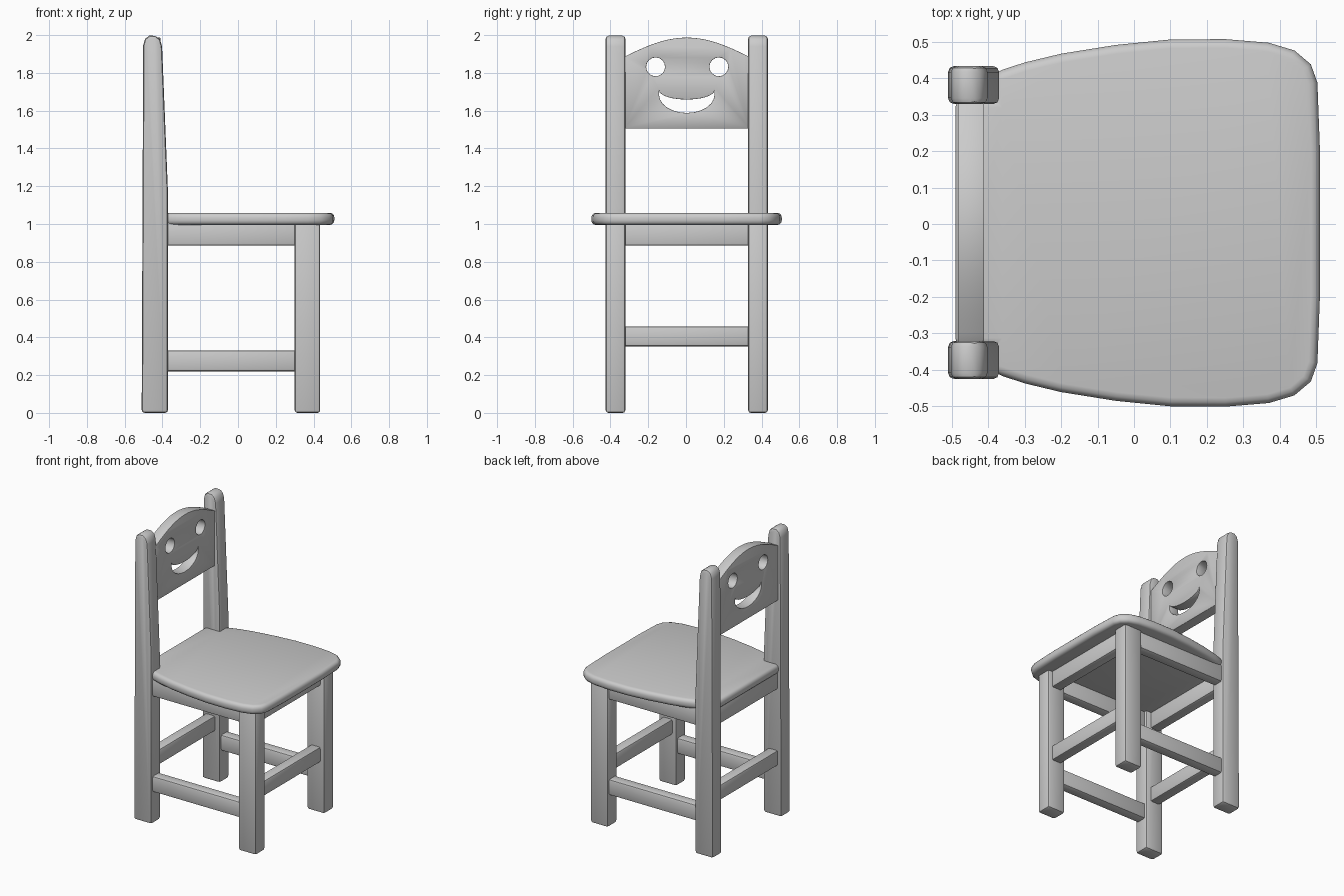
import bpy, bmesh
from math import radians, pi, cos, sin

default = bpy.data.objects.get("Cube")
if default:
    bpy.data.objects.remove(default, do_unlink=True)

# Rotations that stand a flat outline up: outline axes -> world axes
FLAT = (0, 0, 0)                           # x, y
SIDE = (radians(90), 0, 0)                 # x, z
FACE = (radians(90), 0, radians(90))       # y, z
MID_Y = 0.004


def finish(ob, bevel, segments):
    """Weld, round the edges and smooth the part."""
    bm = bmesh.new()
    bm.from_mesh(ob.data)
    bmesh.ops.remove_doubles(bm, verts=bm.verts, dist=1e-4)
    bmesh.ops.dissolve_limit(bm, angle_limit=0.01, verts=bm.verts, edges=bm.edges)
    bmesh.ops.recalc_face_normals(bm, faces=bm.faces)
    bm.to_mesh(ob.data)
    bm.free()
    mod = ob.modifiers.new("rounded_edges", "BEVEL")
    mod.width, mod.segments = bevel, segments
    mod.limit_method, mod.angle_limit = "ANGLE", radians(40)
    bpy.ops.object.select_all(action="DESELECT")
    ob.select_set(True)
    bpy.context.view_layer.objects.active = ob
    bpy.ops.object.modifier_apply(modifier=mod.name)
    bpy.ops.object.shade_smooth_by_angle(angle=radians(35))


def board(name, loops, thickness, location, rotation, bevel=0.01, segments=2):
    """Extruded outline; further loops become holes."""
    curve = bpy.data.curves.new(name, "CURVE")
    curve.dimensions, curve.fill_mode = "2D", "BOTH"
    curve.extrude = thickness / 2
    for loop in loops:
        spline = curve.splines.new("POLY")
        spline.points.add(len(loop) - 1)
        for point, (u, v) in zip(spline.points, loop):
            point.co = (u, v, 0, 1)
        spline.use_cyclic_u = True
    ob = bpy.data.objects.new(name, curve)
    bpy.context.collection.objects.link(ob)
    ob.location, ob.rotation_euler = location, rotation
    bpy.ops.object.select_all(action="DESELECT")
    ob.select_set(True)
    bpy.context.view_layer.objects.active = ob
    bpy.ops.object.convert(target="MESH")
    finish(bpy.context.view_layer.objects.active, bevel, segments)


def bar(name, x, y, z, bevel=0.012):
    """Box given as (low, high) on each axis."""
    spans = (x, y, z)
    bpy.ops.mesh.primitive_cube_add(size=1, location=[(a + b) / 2 for a, b in spans])
    ob = bpy.context.object
    ob.name = name
    ob.scale = [b - a for a, b in spans]
    bpy.ops.object.transform_apply(location=False, rotation=False, scale=True)
    finish(ob, bevel, 2)


# Tapered back posts, front legs and side rails, one set per side
post = [(-0.51, 0), (-0.37, 0), (-0.37, 1.15), (-0.402, 1.94), (-0.412, 1.975),
        (-0.435, 1.997), (-0.47, 1.997), (-0.492, 1.98), (-0.502, 1.945)]
for side, tag in ((-1, "a"), (1, "b")):
    y = MID_Y + side * 0.377
    board("back_post_" + tag, [post], 0.104, (0, y, 0), SIDE, 0.016)
    bar("front_leg_" + tag, (0.3, 0.435), (y - 0.052, y + 0.052), (0, 1.01), 0.014)
    bar("side_apron_" + tag, (-0.39, 0.32), (y - 0.037, y + 0.037), (0.885, 1.01))
    bar("side_stretcher_" + tag, (-0.39, 0.32), (y - 0.037, y + 0.037), (0.22, 0.33))

# Cross rails at the front and the back
for x, tag in ((0.367, "front"), (-0.445, "back")):
    span = (MID_Y - 0.345, MID_Y + 0.345)
    bar(tag + "_apron", (x - 0.037, x + 0.037), span, (0.885, 1.01))
    bar(tag + "_stretcher", (x - 0.037, x + 0.037), span, (0.352, 0.458))

# Seat, bowed at the sides and notched round the posts
half = [(-0.49, 0.34), (-0.385, 0.34), (-0.385, 0.412), (-0.3, 0.44), (-0.2, 0.464),
        (-0.05, 0.488), (0.1, 0.503), (0.25, 0.504), (0.37, 0.494), (0.44, 0.473),
        (0.485, 0.435), (0.503, 0.385), (0.51, 0.2)]
seat = half + [(x, -y) for x, y in reversed(half)]
board("seat", [seat], 0.064, (0, MID_Y - 0.001, 1.027), FLAT, 0.024, 3)

# Backrest with an arched top, two round eyes and a smile
steps = 20
arch = [(0.335 - 0.67 * i / steps, 1.88 + 0.107 * cos(pi / 2 * (1 - 2 * i / steps) * 0.98))
        for i in range(steps + 1)]
outline = [(-0.335, 1.505), (0.335, 1.505)] + arch


def eye(centre):
    return [(centre + 0.05 * cos(2 * pi * i / 16), 1.832 + 0.05 * sin(2 * pi * i / 16))
            for i in range(16)]


def lip(height, drop):
    return [(0.147 * cos(pi * i / 12), height - drop * sin(pi * i / 12))
            for i in range(13)]


upper = [(u, v) for u, v in lip(1.707, 0.048)]
lower = [(u, v) for u, v in lip(1.685, 0.097)]
smile = upper + lower[::-1]
board("backrest", [outline, eye(-0.165), eye(0.17), smile], 0.072,
      (-0.447, MID_Y, 0), FACE, 0.006, 2)
